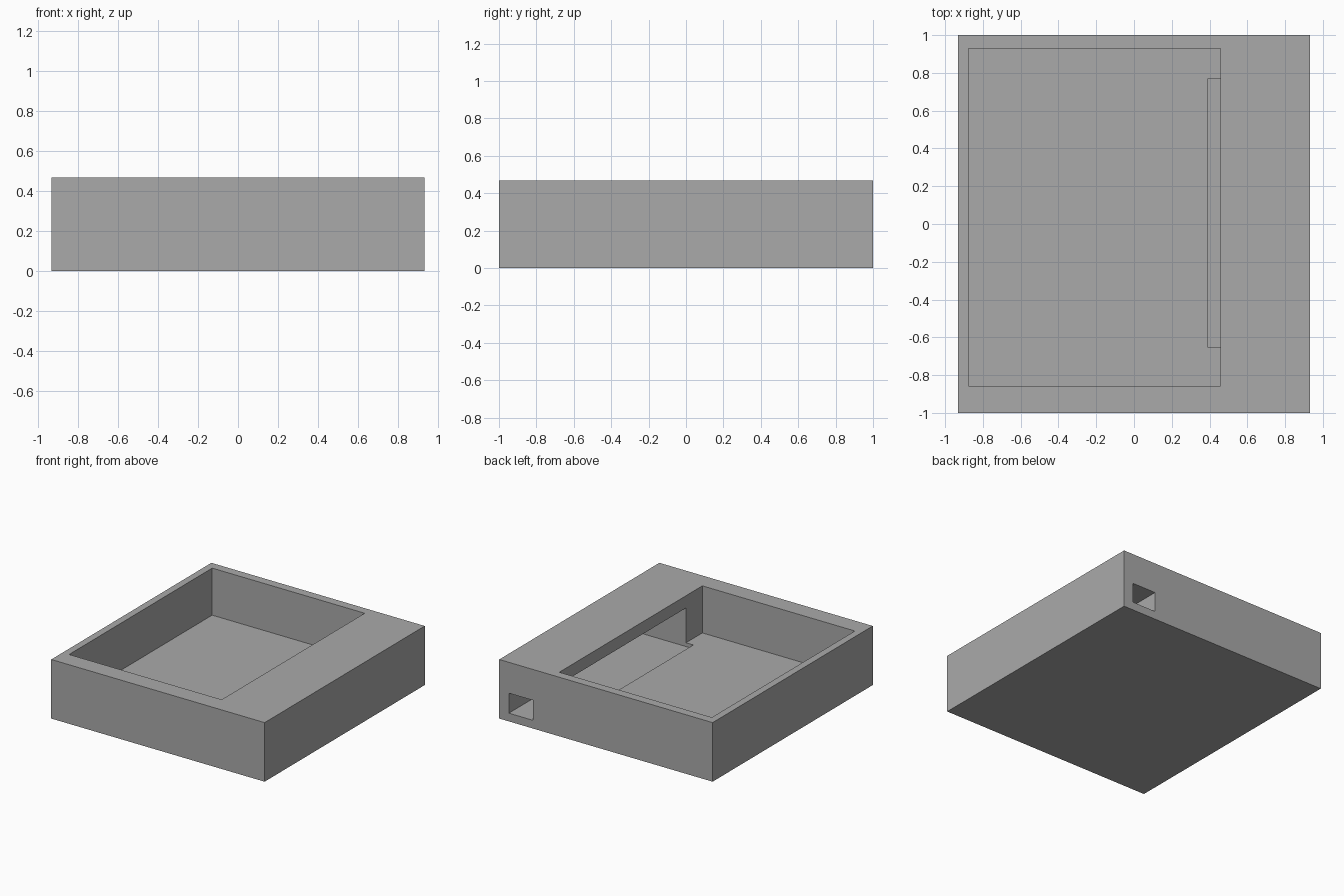
import bpy

default = bpy.data.objects.get("Cube")
if default:
    bpy.data.objects.remove(default, do_unlink=True)

GREY = (0.4, 0.4, 0.4, 1.0)
grey = bpy.data.materials.new("plain_grey")
grey.use_nodes = True
grey.diffuse_color = GREY
grey.node_tree.nodes["Principled BSDF"].inputs["Base Color"].default_value = GREY


def box(name, x, y, z):
    """Axis-aligned box from (low, high) ranges."""
    spans = (x, y, z)
    bpy.ops.mesh.primitive_cube_add(size=1, location=[(a + b) / 2 for a, b in spans])
    obj = bpy.context.object
    obj.name = name
    obj.scale = [b - a for a, b in spans]
    bpy.ops.object.transform_apply(location=True, rotation=False, scale=True)
    obj.data.materials.append(grey)
    return obj


HEIGHT = 0.467

# Solid case
case = box("case_body", (-0.933, 0.933), (-1, 1), (0, HEIGHT))

# Open tray, side chamber under the wide rim, cable opening in the back
cutters = [
    box("tray_cutter", (-0.877, 0.457), (-0.857, 0.93), (0.095, HEIGHT + 0.1)),
    box("chamber_cutter", (0.393, 0.849), (-0.653, 0.77), (0.065, 0.37)),
    box("cable_hole_cutter", (0.639, 0.849), (0.6, 1.1), (0.065, 0.223)),
]
for cutter in cutters:
    cutter.hide_render = True
    cut = case.modifiers.new(cutter.name, "BOOLEAN")
    cut.operation = "DIFFERENCE"
    cut.solver = "EXACT"
    cut.object = cutter

# Bake the cuts and drop the cutters
bpy.ops.object.select_all(action="DESELECT")
case.select_set(True)
bpy.context.view_layer.objects.active = case
for name in [m.name for m in case.modifiers]:
    bpy.ops.object.modifier_apply(modifier=name)
for cutter in cutters:
    bpy.data.objects.remove(cutter, do_unlink=True)
